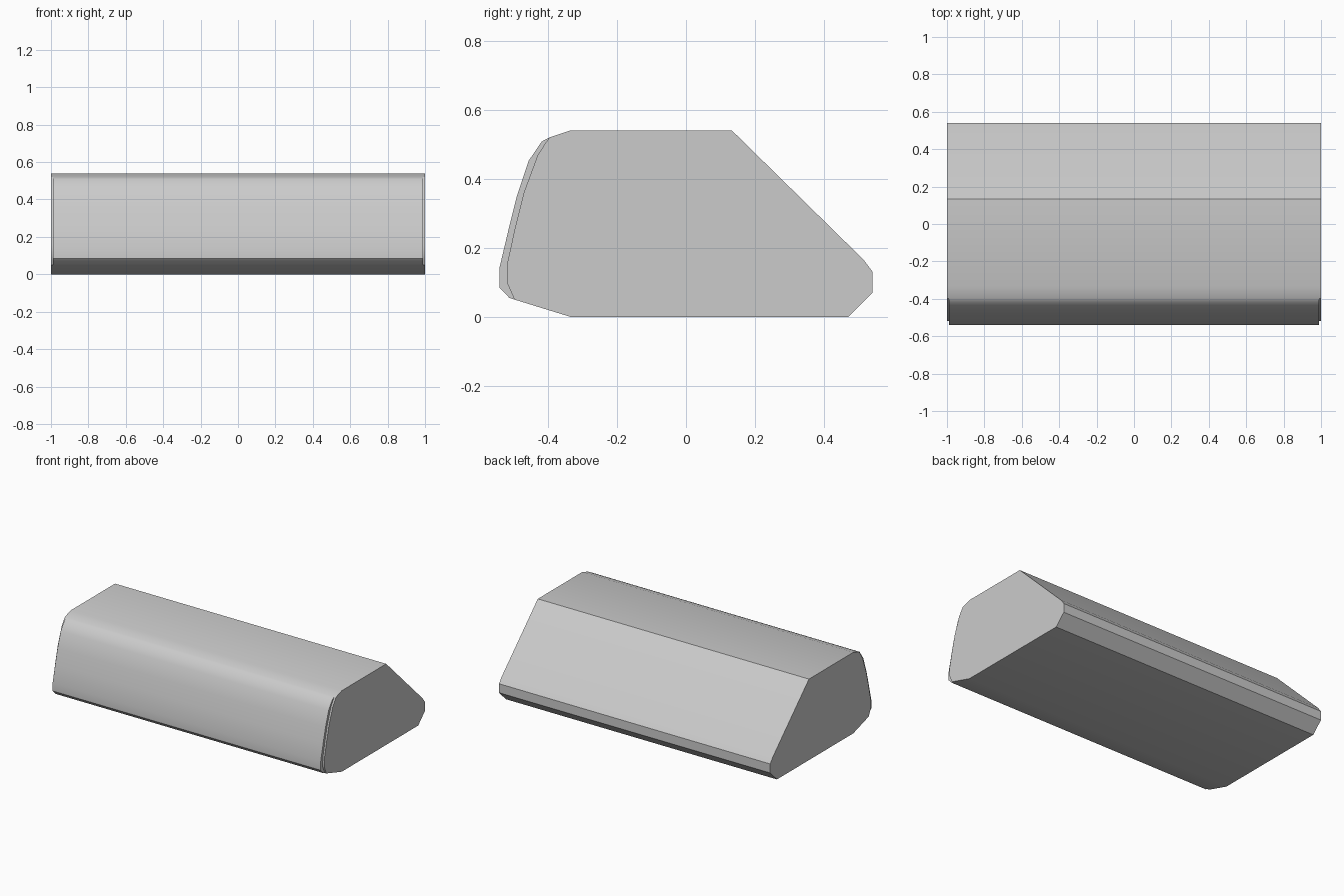
import bpy, bmesh, math

if "Cube" in bpy.data.objects:
    bpy.data.objects.remove(bpy.data.objects["Cube"])

# Shared back, top and bottom outline (y, z)
shared = [(-.497, .05), (-.335, 0), (.47, 0), (.541, .07), (.541, .13),
          (.515, .165), (.133, .54), (-.335, .54), (-.395, .52)]
# Front edge: recessed at the very ends, bulging along the length
recessed = [(-.407, .504), (-.43, .468), (-.47, .36), (-.495, .26),
            (-.518, .155), (-.519, .10), (-.508, .075)]
bulged = [(-.418, .508), (-.456, .452), (-.49, .35), (-.515, .25),
          (-.541, .14), (-.541, .085), (-.512, .055)]

STEP = 0.988
sections = [(-1, recessed), (-STEP, recessed), (-STEP, bulged),
            (STEP, bulged), (STEP, recessed), (1, recessed)]

# Loft the sections along x
bm = bmesh.new()
rings = [[bm.verts.new((x, y, z)) for y, z in shared + front] for x, front in sections]
for a, b in zip(rings, rings[1:]):
    for i in range(len(a)):
        j = (i + 1) % len(a)
        bm.faces.new((a[i], a[j], b[j], b[i]))
bm.faces.new(rings[0])
bm.faces.new(rings[-1])
bmesh.ops.remove_doubles(bm, verts=bm.verts, dist=1e-5)
bmesh.ops.recalc_face_normals(bm, faces=bm.faces)

mesh = bpy.data.meshes.new("bolster_body")
bm.to_mesh(mesh)
bm.free()
body = bpy.data.objects.new("bolster_body", mesh)
bpy.context.collection.objects.link(body)

# Smooth the rounded front, keep hard edges
bpy.context.view_layer.objects.active = body
body.select_set(True)
bpy.ops.object.shade_smooth_by_angle(angle=math.radians(30))
